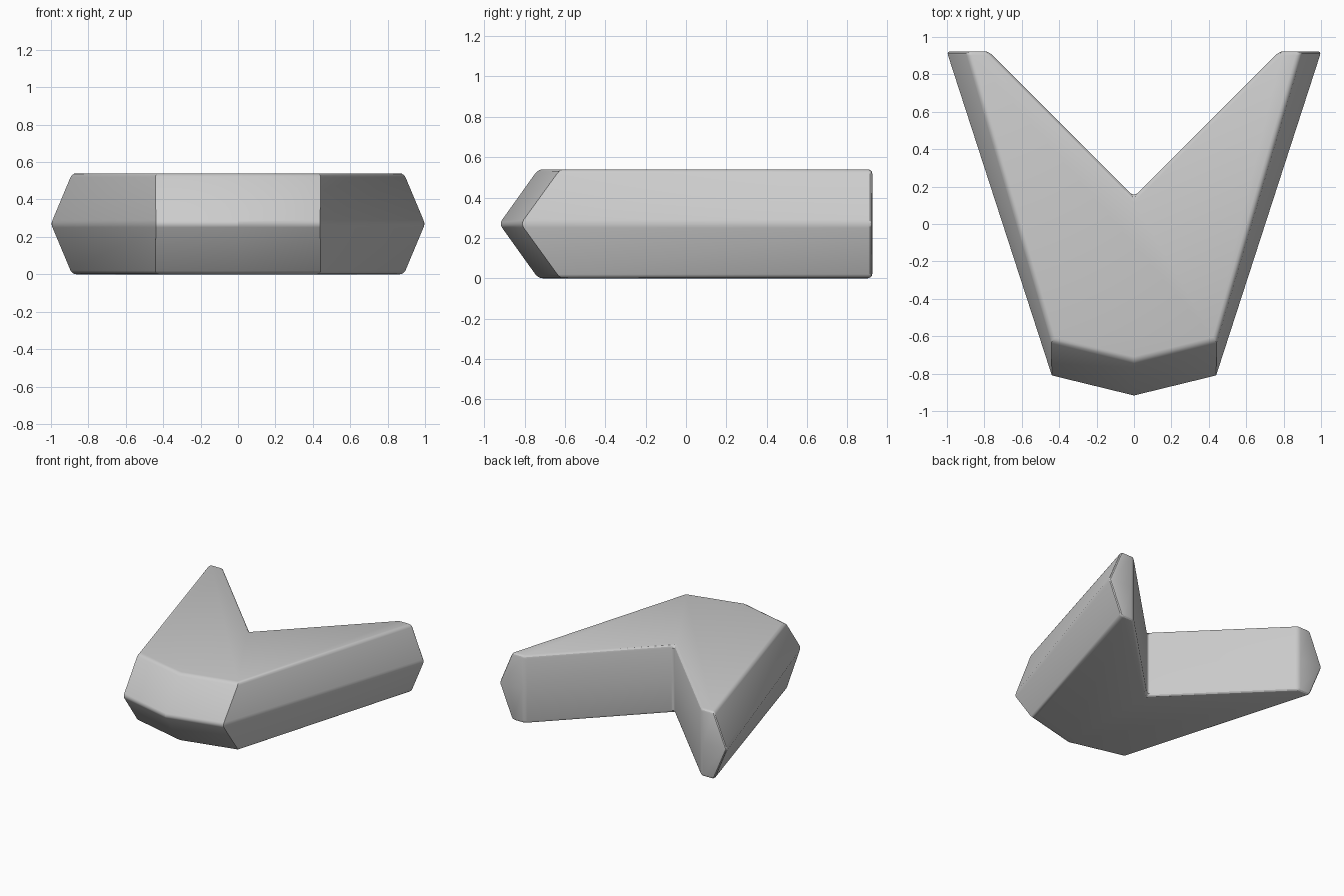
import bpy, bmesh, math

if "Cube" in bpy.data.objects:
    bpy.data.objects.remove(bpy.data.objects["Cube"])

def outline(half):
    # mirror the right half profile to a closed loop
    return half + [(-x, y) for x, y in reversed(half) if x > 0]

# Widest section at mid height, and the narrower top/bottom section
mid = outline([(0, -0.925), (0.44, -0.818), (1.007, 0.923), (0.778, 0.923), (0, 0.147)])
cap = outline([(0, -0.732), (0.44, -0.624), (0.893, 0.923), (0.778, 0.923), (0, 0.147)])

bm = bmesh.new()
rings = [[bm.verts.new((x, y, z)) for x, y in pts]
         for pts, z in ((cap, 0.0), (mid, 0.27), (cap, 0.54))]
n = len(mid)
bm.faces.new(rings[0][::-1])
bm.faces.new(rings[2])
for a, b in zip(rings, rings[1:]):
    for i in range(n):
        j = (i + 1) % n
        bm.faces.new((a[i], a[j], b[j], b[i]))
bmesh.ops.recalc_face_normals(bm, faces=bm.faces)
bm.normal_update()

# Round the hard edges, keeping the front corner ridges crisp
def front_corner(e):
    return all(abs(abs(v.co.x) - 0.44) < 0.001 for v in e.verts) and e.calc_length() < 0.5

edges = [e for e in bm.edges
         if e.calc_face_angle(0) > math.radians(30) and not front_corner(e)]
bmesh.ops.bevel(bm, geom=edges, offset=0.022, offset_type='OFFSET', segments=3,
                profile=0.5, affect='EDGES', clamp_overlap=True)

mesh = bpy.data.meshes.new("forked_block")
bm.to_mesh(mesh)
bm.free()
obj = bpy.data.objects.new("forked_block", mesh)
bpy.context.collection.objects.link(obj)

# Smooth the rounded edges only
bpy.context.view_layer.objects.active = obj
obj.select_set(True)
bpy.ops.object.shade_smooth_by_angle(angle=math.radians(25))
